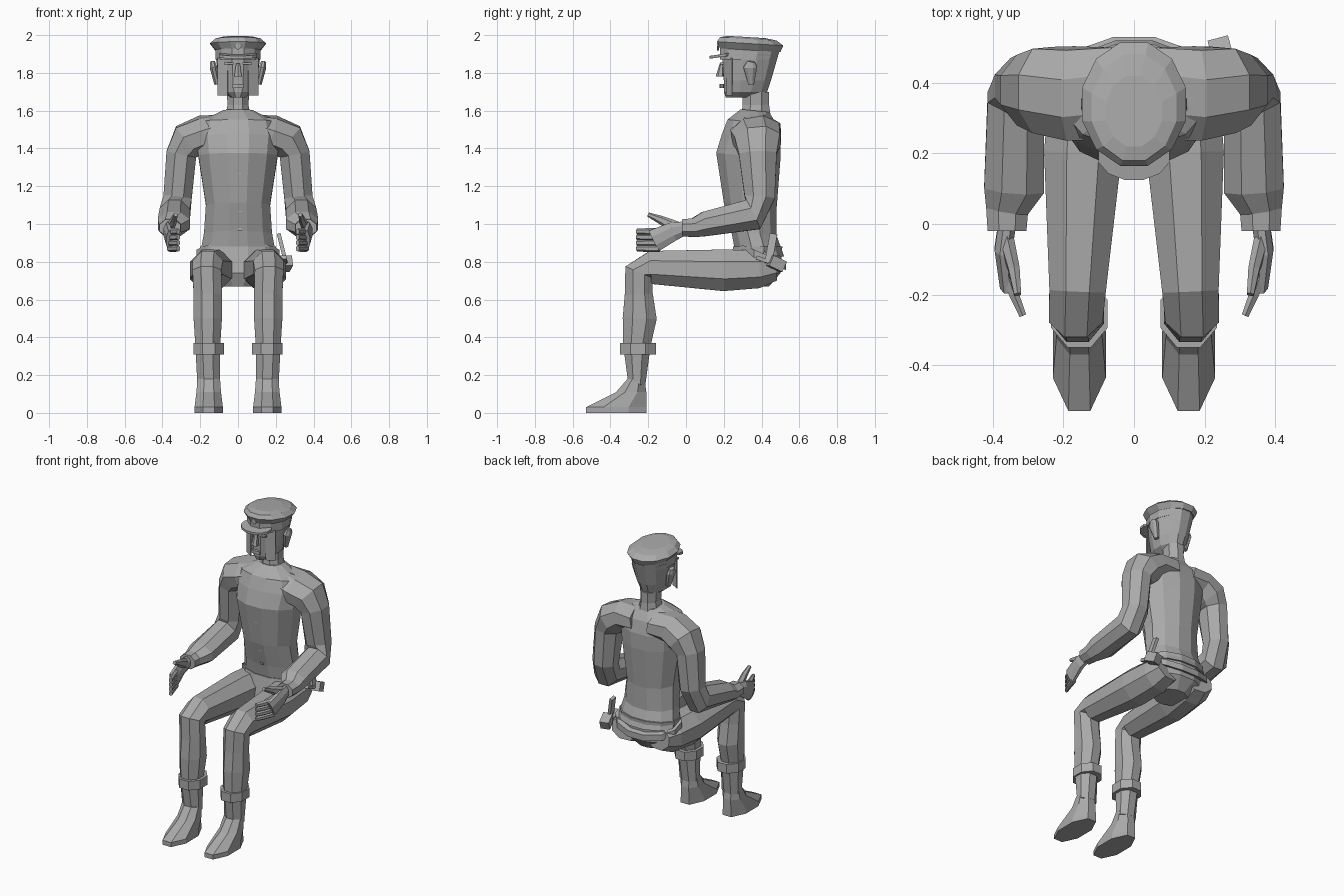
import bpy, bmesh, math
from mathutils import Vector, Matrix

default_cube = bpy.data.objects.get("Cube")
if default_cube:
    bpy.data.objects.remove(default_cube)

grey = bpy.data.materials.new("plain grey")
grey.use_nodes = True
grey.diffuse_color = (0.4, 0.4, 0.4, 1)
grey.node_tree.nodes["Principled BSDF"].inputs["Base Color"].default_value = grey.diffuse_color


def finish(name, bm):
    bmesh.ops.recalc_face_normals(bm, faces=bm.faces)
    mesh = bpy.data.meshes.new(name)
    bm.to_mesh(mesh)
    bm.free()
    mesh.materials.append(grey)
    obj = bpy.data.objects.new(name, mesh)
    bpy.context.collection.objects.link(obj)
    return obj


def skin(name, rings):
    """Join equal-sized rings of points into a closed, capped body."""
    bm = bmesh.new()
    loops = [[bm.verts.new(point) for point in ring] for ring in rings]
    count = len(loops[0])
    for low, high in zip(loops, loops[1:]):
        for i in range(count):
            j = (i + 1) % count
            bm.faces.new((low[i], low[j], high[j], high[i]))
    bm.faces.new(loops[0])
    bm.faces.new(loops[-1])
    return finish(name, bm)


def polygon(sides):
    """Unit polygon with flats facing along the axes."""
    radius = 1 / math.cos(math.pi / sides)
    angles = [(i + 0.5) * math.tau / sides for i in range(sides)]
    return [(radius * math.cos(a), radius * math.sin(a)) for a in angles]


def stack(name, levels, sides=12, x=0, tilt=0):
    """Level rings: height, half width, front y and back y."""
    rings = []
    for z, width, front, back in levels:
        middle, depth = (front + back) / 2, (back - front) / 2
        rings.append([(x + width * u, middle + depth * v, z + tilt * depth * v)
                      for u, v in polygon(sides)])
    return skin(name, rings)


def limb(name, stations, side=1, sides=8):
    """Rings across a path: x, y, z, half width, half depth."""
    centres = [Vector((side * s[0], s[1], s[2])) for s in stations]
    rings = []
    for i, station in enumerate(stations):
        after = centres[min(i + 1, len(centres) - 1)]
        before = centres[max(i - 1, 0)]
        along = (after - before).normalized()
        across = Vector((1, 0, 0))
        across = (across - along * across.dot(along)).normalized()
        deep = along.cross(across)
        rings.append([centres[i] + across * u * station[3] + deep * v * station[4]
                      for u, v in polygon(sides)])
    return skin(name, rings)


def block(name, place, size, turn=(0, 0, 0)):
    bm = bmesh.new()
    bmesh.ops.create_cube(bm, size=1)
    rotation = Matrix.Identity(3)
    for angle, axis in zip(turn, "XYZ"):
        rotation = Matrix.Rotation(math.radians(angle), 3, axis) @ rotation
    for vert in bm.verts:
        vert.co = rotation @ (vert.co * Vector(size)) + Vector(place)
    return finish(name, bm)


# Jacket, neck and pelvis
stack("jacket", [
    (.84, .2, .26, .52), (.95, .18, .24, .48), (1.1, .17, .2, .48),
    (1.36, .21, .16, .5), (1.46, .22, .19, .5), (1.54, .2, .22, .48),
    (1.6, .08, .29, .44)], tilt=-.1)
stack("neck", [(1.56, .07, .29, .45), (1.63, .055, .3, .44), (1.7, .06, .3, .44)], sides=8)
stack("pelvis", [(.67, .1, .25, .44), (.74, .2, .22, .5), (.88, .2, .25, .51)])
stack("belt", [(.81, .22, .26, .53), (.85, .22, .26, .53)], tilt=-.4)

# Head, face and cap
stack("head", [
    (1.67, .04, .21, .4), (1.7, .08, .2, .43), (1.76, .1, .2, .45), (1.9, .12, .19, .49)])
stack("cap_band", [(1.87, .12, .18, .48), (1.93, .12, .18, .5)])
stack("cap_crown", [
    (1.92, .12, .18, .5), (1.955, .147, .165, .515), (1.98, .12, .18, .48),
    (1.99, .08, .22, .42)], tilt=-.06)
stack("cap_visor", [(1.885, .1, .125, .26), (1.9, .1, .125, .26)], tilt=.15)
block("cap_badge", (0, .17, 1.94), (.03, .01, .03), (0, 45, 0))
stack("nose", [(1.78, .02, .16, .2), (1.85, .01, .18, .2)], sides=6)
stack("lips", [(1.72, .03, .18, .2), (1.74, .03, .18, .2)], sides=6)

# Limbs and paired details
for side, label in ((1, "left"), (-1, "right")):
    limb(label + "_sleeve", [
        (.06, .37, 1.5, .08, .13), (.18, .37, 1.48, .09, .13),
        (.26, .38, 1.44, .1, .12), (.3, .38, 1.37, .08, .1),
        (.32, .39, 1.14, .075, .08), (.335, .355, 1.05, .08, .085),
        (.34, .1, 1, .085, .065), (.36, .04, .98, .06, .05),
        (.36, -.02, .98, .055, .045)], side)
    limb(label + "_palm", [
        (.36, 0, .98, .025, .035), (.37, -.07, .96, .025, .05),
        (.36, -.17, .91, .02, .06)], side)
    for finger in range(4):
        z = .96 - finger * .03
        limb(label + "_finger", [
            (.36, -.14, z, .016, .016), (.34, -.2, z, .014, .016),
            (.315, -.26, z, .01, .013)], side, sides=6)
    limb(label + "_thumb", [
        (.36, -.05, .98, .02, .03), (.34, -.13, 1.02, .016, .02),
        (.33, -.2, 1.05, .01, .01)], side, sides=6)

    limb(label + "_trouser_leg", [
        (.12, .47, .77, .09, .07), (.13, .38, .76, .11, .1),
        (.145, .2, .755, .11, .11), (.16, -.19, .77, .08, .087),
        (.165, -.25, .745, .076, .077), (.16, -.25, .63, .075, .074),
        (.16, -.245, .5, .075, .09), (.16, -.26, .36, .066, .073),
        (.155, -.26, .15, .06, .045)], side)
    knee_line = side * .155
    stack(label + "_leg_strap",
          [(.31, .08, -.35, -.16), (.37, .08, -.35, -.16)], sides=8, x=knee_line)
    stack(label + "_shoe", [
        (0, .075, -.53, -.21), (.03, .075, -.53, -.21), (.11, .065, -.37, -.21),
        (.18, .06, -.31, -.22)], sides=8, x=knee_line)

    # Ears, brows, face plates and shoulder straps
    limb(label + "_ear", [
        (.11, .345, 1.74, .015, .015), (.13, .34, 1.83, .02, .036),
        (.135, .345, 1.86, .012, .02)], side)
    block(label + "_brow", (side * .05, .19, 1.85), (.05, .02, .01))
    block(label + "_cheek_plate", (side * .08, .23, 1.78), (.06, .005, .2), (0, 0, side * 30))
    block(label + "_shoulder_strap", (side * .17, .37, 1.56), (.1, .05, .01), (0, side * 10, 0))

# Front buttons follow the chest slope above and below its fullest height
fullest_height = 1.36
for button in range(6):
    z = .97 + button * .1
    slope = .18 if z < fullest_height else .3
    depth = .17 + slope * abs(z - fullest_height)
    block("jacket_button", (.01, depth, z), (.02, .02, .015))

# Sheath and pouch at the left hip
block("sheath", (.235, .45, .87), (.02, .04, .16), (-10, -14, 0))
block("pouch", (.25, .48, .79), (.06, .08, .06), (-25, 0, 15))
block("sheath_guard", (.24, .41, .81), (.04, .08, .02), (-20, 0, 0))
